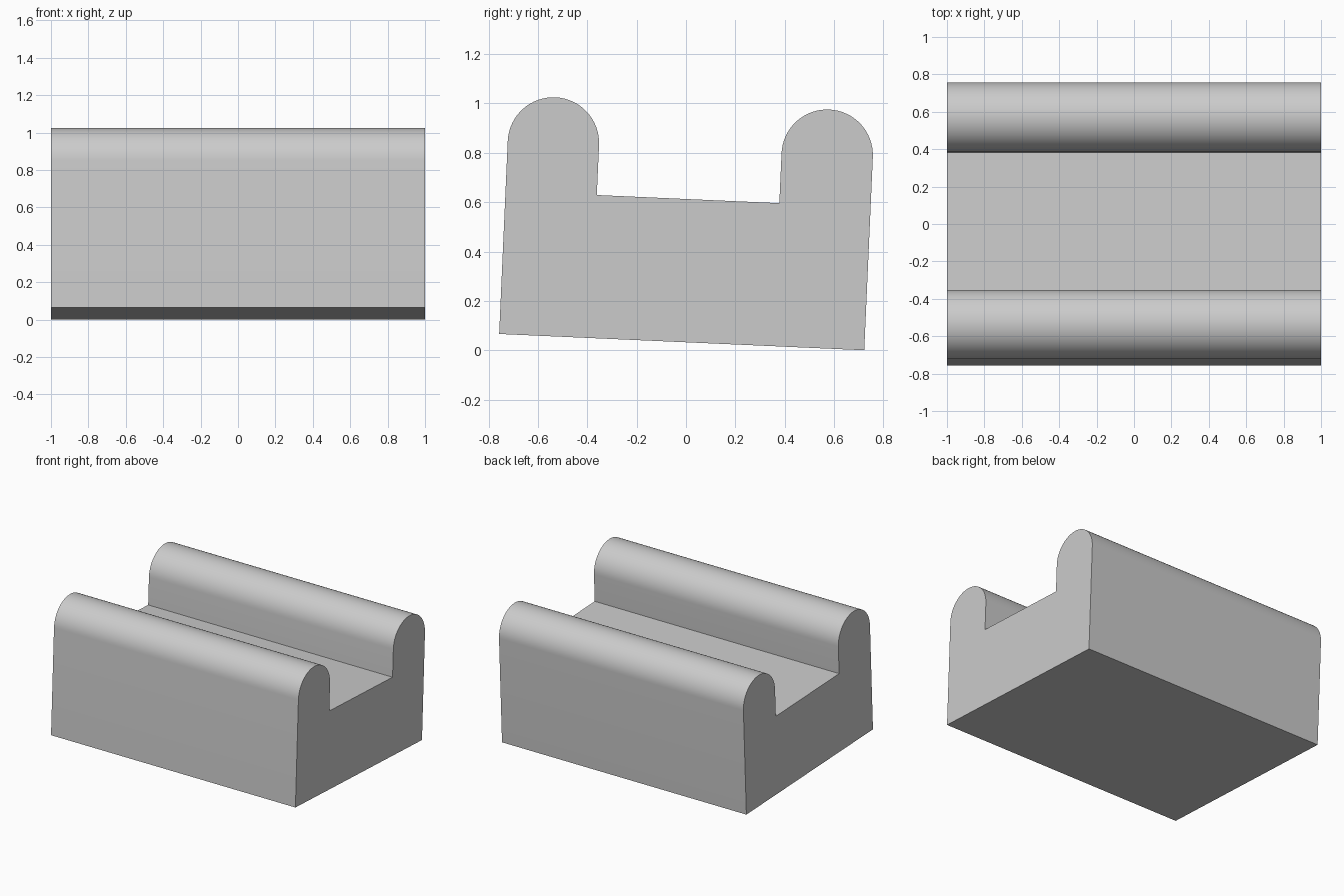
import bpy, bmesh, math
from mathutils import Matrix

cube = bpy.data.objects.get("Cube")
if cube:
    bpy.data.objects.remove(cube, do_unlink=True)

WIDTH, LENGTH = 1.481, 2.0
RADIUS = WIDTH / 8          # rounded rail tops
FLOOR, SPRING = 0.58, 0.783  # channel floor and start of the rounding
TILT = math.radians(2.55)
ARC_STEPS = 32

grey = bpy.data.materials.new("plain grey")
grey.use_nodes = True
colour = (0.6, 0.6, 0.6, 1)
grey.diffuse_color = colour
grey.node_tree.nodes["Principled BSDF"].inputs["Base Color"].default_value = colour


def rail_top(centre):
    """Half circle from the front side of a rail to its back side."""
    angles = [math.pi * (1 - i / ARC_STEPS) for i in range(ARC_STEPS + 1)]
    return [(centre + RADIUS * math.cos(a), SPRING + RADIUS * math.sin(a)) for a in angles]


# Channel cross-section, in the block's own untilted frame
profile = [(0, 0)]
profile += rail_top(RADIUS)
profile += [(2 * RADIUS, FLOOR), (WIDTH - 2 * RADIUS, FLOOR)]
profile += rail_top(WIDTH - RADIUS)
profile += [(WIDTH, 0)]

# Extrude the section along x
bm = bmesh.new()
end = bm.faces.new([bm.verts.new((-LENGTH / 2, y, z)) for y, z in profile])
extruded = bmesh.ops.extrude_face_region(bm, geom=[end])
verts = [v for v in extruded["geom"] if isinstance(v, bmesh.types.BMVert)]
bmesh.ops.translate(bm, verts=verts, vec=(LENGTH, 0, 0))

# Tilt down towards the back, then centre it and rest it on the ground
bmesh.ops.transform(bm, matrix=Matrix.Rotation(-TILT, 4, "X"), verts=bm.verts)
ys = [v.co.y for v in bm.verts]
lowest = min(v.co.z for v in bm.verts)
bmesh.ops.translate(bm, verts=bm.verts, vec=(0, -(min(ys) + max(ys)) / 2, -lowest))
bmesh.ops.recalc_face_normals(bm, faces=bm.faces)

mesh = bpy.data.meshes.new("channel_block")
bm.to_mesh(mesh)
bm.free()
mesh.materials.append(grey)
block = bpy.data.objects.new("channel_block", mesh)
bpy.context.collection.objects.link(block)

# Smooth rail tops, crisp edges elsewhere
bpy.ops.object.select_all(action="DESELECT")
block.select_set(True)
bpy.context.view_layer.objects.active = block
bpy.ops.object.shade_smooth_by_angle(angle=math.radians(30))
